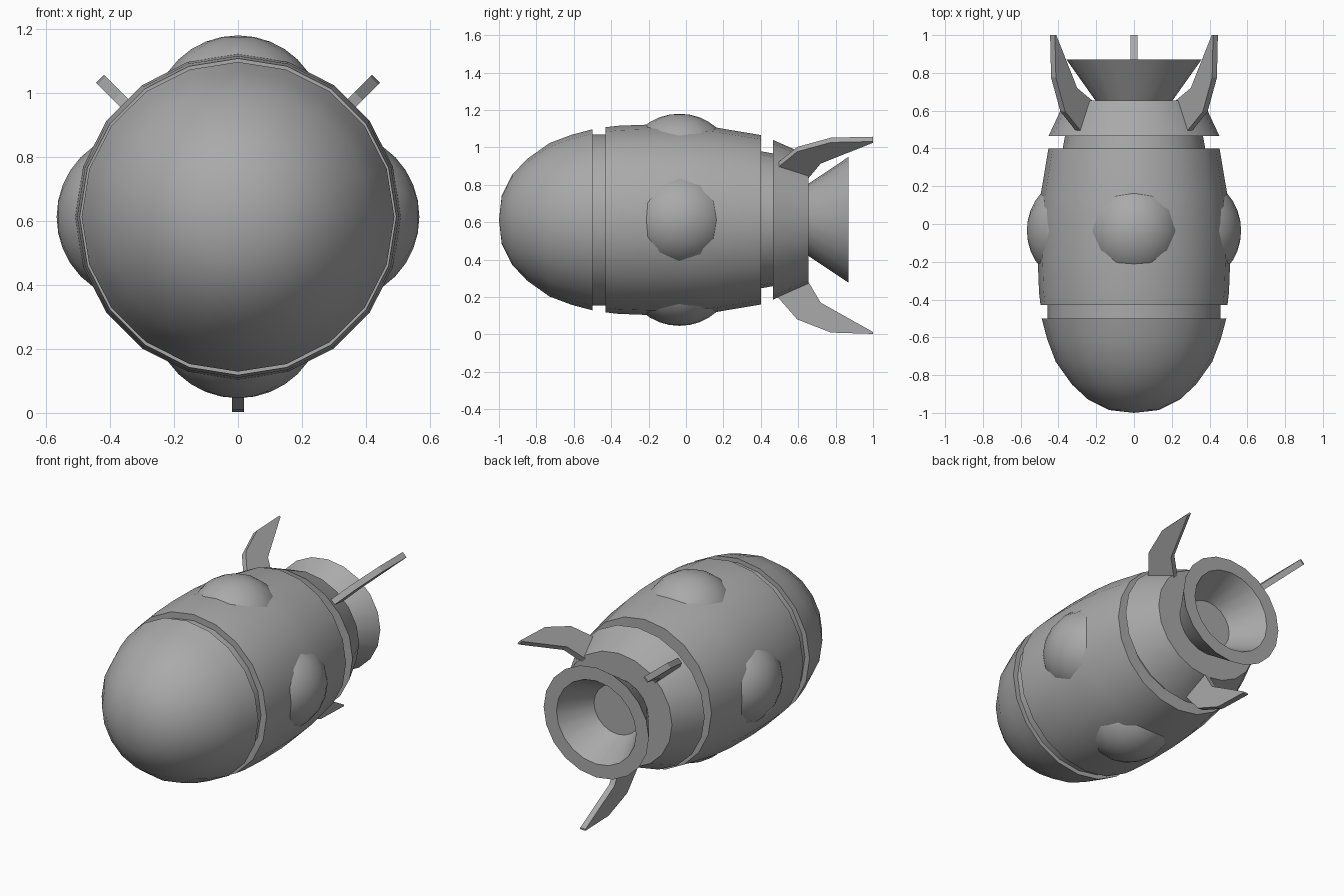
import bpy
import bmesh
from math import sin, cos, pi, radians
from mathutils import Matrix

if "Cube" in bpy.data.objects:
    bpy.data.objects.remove(bpy.data.objects["Cube"])

AXIS_Z = 0.613
SIDES = 20

grey = bpy.data.materials.new("mid grey")
grey.use_nodes = True
colour = (0.4, 0.4, 0.4, 1)
grey.diffuse_color = colour
grey.node_tree.nodes["Principled BSDF"].inputs["Base Color"].default_value = colour


def finish(name, bm, smooth=True):
    """Turn a bmesh built around the long axis into a placed object."""
    bmesh.ops.recalc_face_normals(bm, faces=bm.faces)
    mesh = bpy.data.meshes.new(name)
    bm.to_mesh(mesh)
    bm.free()
    mesh.materials.append(grey)
    obj = bpy.data.objects.new(name, mesh)
    obj.location.z = AXIS_Z
    bpy.context.collection.objects.link(obj)
    if smooth:
        bpy.ops.object.select_all(action='DESELECT')
        obj.select_set(True)
        bpy.context.view_layer.objects.active = obj
        bpy.ops.object.shade_smooth_by_angle(angle=radians(32))
    return obj


def lathe(name, profile, widen=1.0):
    """Spin (y, radius) points about the long axis; close both ends."""
    bm = bmesh.new()
    rings = []
    for y, r in profile:
        if r == 0:
            rings.append([bm.verts.new((0, y, 0))] * SIDES)
            continue
        angles = [2 * pi * i / SIDES for i in range(SIDES)]
        rings.append([bm.verts.new((r * widen * sin(a), y, r * cos(a))) for a in angles])
    for a, b in zip(rings, rings[1:]):
        for i in range(SIDES):
            j = (i + 1) % SIDES
            corners = list(dict.fromkeys((a[i], a[j], b[j], b[i])))
            bm.faces.new(corners)
    for ring in (rings[0], rings[-1]):
        if ring[0] is not ring[1]:
            bm.faces.new(ring)
    return finish(name, bm)


# Nose, hull and the recessed collar between them
lathe("nose", [(-1, 0), (-0.985, 0.13), (-0.93, 0.24), (-0.85, 0.325),
               (-0.73, 0.41), (-0.61, 0.455), (-0.5, 0.484)], 1.01)
lathe("collar", [(-0.52, 0.457), (-0.41, 0.457)])
lathe("hull", [(-0.43, 0.495), (-0.36, 0.503), (-0.2, 0.509),
               (0, 0.507), (0.15, 0.495), (0.4, 0.453)])

# Tail neck, flared skirt and hollow exhaust nozzle
lathe("tail_neck", [(0.38, 0.37), (0.48, 0.352)], 1.03)
lathe("tail_skirt", [(0.465, 0.427), (0.655, 0.343)], 1.06)
lathe("nozzle", [(0.65, 0.19), (0.87, 0.337), (0.87, 0.255), (0.665, 0.15)], 1.06)

# Four domed portholes around the hull
for i, name in enumerate(("top", "left", "bottom", "right")):
    bm = bmesh.new()
    bmesh.ops.create_uvsphere(bm, u_segments=12, v_segments=16, radius=0.255)
    bm.transform(Matrix.Rotation(i * pi / 2, 4, 'Y')
                 @ Matrix.Translation((0, -0.035, 0.312))
                 @ Matrix.Diagonal((1.03, 1.1, 1, 1)))
    finish(name + "_porthole", bm)

# Three swept fins, drawn as (y, radius) outlines and given thickness
FIN = [(0.49, 0.413), (0.595, 0.533), (0.775, 0.603), (1, 0.61),
       (1, 0.6), (0.72, 0.443), (0.655, 0.333), (0.6, 0.32)]
for name, turn in (("left", 45), ("bottom", 180), ("right", -45)):
    bm = bmesh.new()
    face = bm.faces.new([bm.verts.new((-0.018, y, r)) for y, r in FIN])
    extruded = bmesh.ops.extrude_face_region(bm, geom=[face])["geom"]
    bmesh.ops.translate(bm, vec=(0.036, 0, 0),
                        verts=[v for v in extruded if isinstance(v, bmesh.types.BMVert)])
    bm.transform(Matrix.Rotation(radians(turn), 4, 'Y'))
    finish(name + "_fin", bm, smooth=False)
